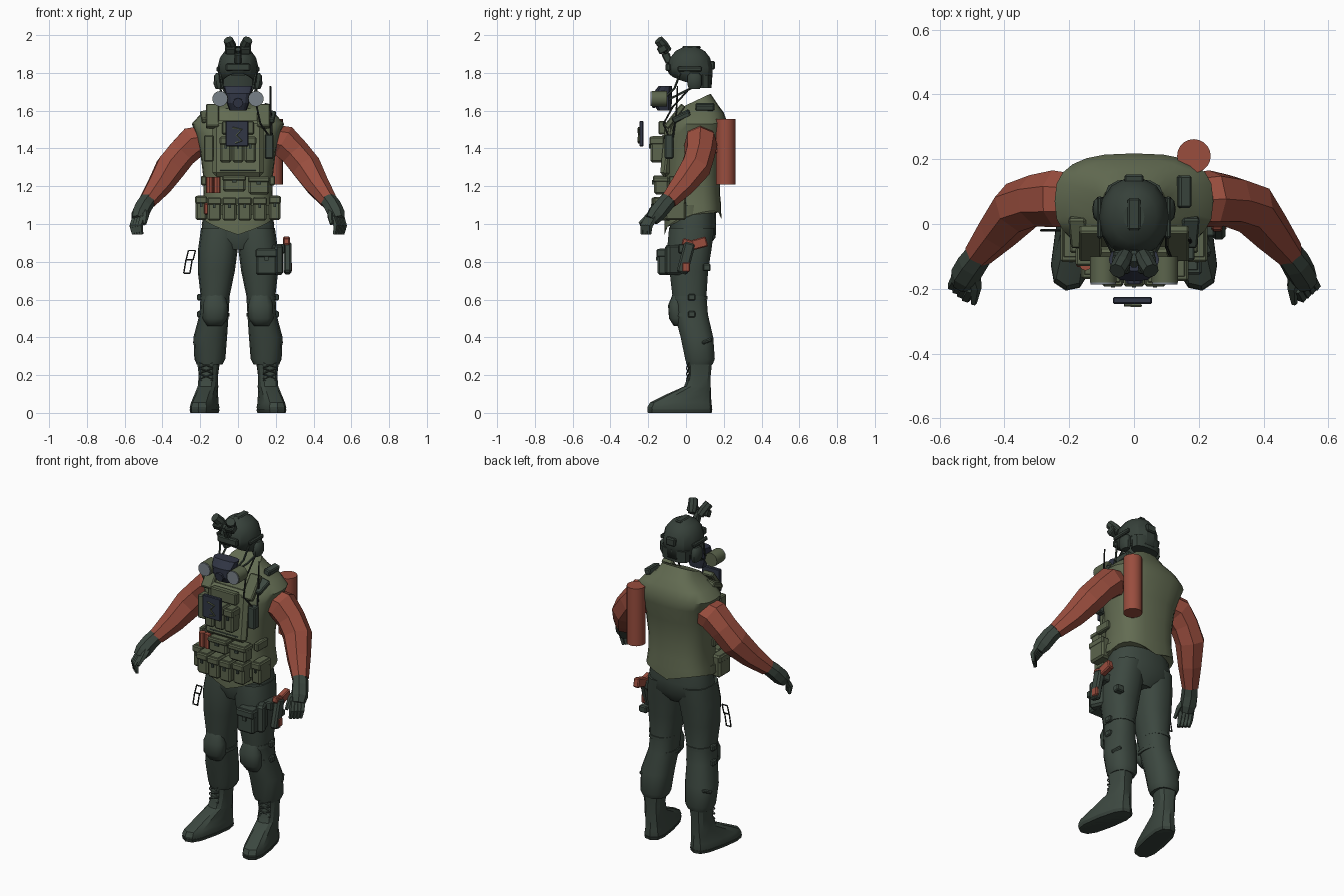
import bpy, bmesh, math
from mathutils import Vector, Matrix, Euler

cube = bpy.data.objects.get("Cube")
if cube:
    bpy.data.objects.remove(cube, do_unlink=True)


def material(name, r, g, b):
    m = bpy.data.materials.new(name)
    m.use_nodes = True
    m.diffuse_color = (r, g, b, 1)
    m.node_tree.nodes["Principled BSDF"].inputs["Base Color"].default_value = (r, g, b, 1)
    return m


DARK = material("dark green cloth", .045, .064, .051)
OLIVE = material("olive vest", .125, .15, .085)
POUCH = material("olive pouch", .107, .13, .074)
HELMET = material("helmet green", .037, .052, .042)
RED = material("rust red", .32, .075, .048)
NAVY = material("navy", .031, .037, .06)
GREY = material("filter grey", .19, .22, .25)
BLACK = material("near black", .015, .018, .016)


def finish(name, bm, mat, angle=0):
    """Turn a bmesh into an object; angle > 0 gives smooth shading."""
    bmesh.ops.recalc_face_normals(bm, faces=bm.faces[:])
    for f in bm.faces:
        f.smooth = angle > 0
    me = bpy.data.meshes.new(name)
    bm.to_mesh(me)
    bm.free()
    me.materials.append(mat)
    if angle:
        me.set_sharp_from_angle(angle=math.radians(angle))
    ob = bpy.data.objects.new(name, me)
    bpy.context.collection.objects.link(ob)
    return ob


def bridge(bm, rings, bottom=True, top=True):
    for a, b in zip(rings, rings[1:]):
        n = len(a)
        for i in range(n):
            bm.faces.new((a[i], a[(i + 1) % n], b[(i + 1) % n], b[i]))
    if bottom:
        bm.faces.new(rings[0][::-1])
    if top:
        bm.faces.new(rings[-1])


def loft(name, rings, mat, sides=16, power=2.4, angle=40, bottom=True, top=True):
    """Rings are z, cx, cy, rx, ry, then optional side lift and back lift."""
    bm = bmesh.new()
    loops = []
    for z, cx, cy, rx, ry, *lift in rings:
        side, back = lift or (0, 0)
        loop = []
        for i in range(sides):
            t = math.tau * i / sides
            c, s = math.cos(t), math.sin(t)
            x = math.copysign(abs(c) ** (2 / power), c)
            y = math.copysign(abs(s) ** (2 / power), s)
            loop.append(bm.verts.new((cx + rx * x, cy + ry * y, z + side * abs(x) + back * y)))
        loops.append(loop)
    bridge(bm, loops, bottom, top)
    return finish(name, bm, mat, angle)


def tube(name, points, radii, mat, sides=8, angle=0):
    """Sweep a polygon along a path."""
    pts = [Vector(p) for p in points]
    if not isinstance(radii, (list, tuple)):
        radii = [radii] * len(pts)
    bm = bmesh.new()
    loops = []
    for i, p in enumerate(pts):
        d = pts[min(i + 1, len(pts) - 1)] - pts[max(i - 1, 0)]
        u = d.cross(Vector((0, 1, 0.01))).normalized()
        v = d.cross(u).normalized()
        loops.append([bm.verts.new(p + radii[i] * (u * math.cos(math.tau * k / sides)
                     + v * math.sin(math.tau * k / sides))) for k in range(sides)])
    bridge(bm, loops)
    return finish(name, bm, mat, angle)


def box(name, loc, size, mat, rot=(0, 0, 0), bevel=.006):
    bm = bmesh.new()
    bmesh.ops.create_cube(bm, size=1)
    bmesh.ops.scale(bm, vec=size, verts=bm.verts[:])
    if bevel:
        bmesh.ops.bevel(bm, geom=bm.edges[:], offset=bevel, segments=1, affect="EDGES")
    turn = Euler([math.radians(a) for a in rot]).to_matrix().to_4x4()
    bmesh.ops.transform(bm, matrix=Matrix.Translation(loc) @ turn, verts=bm.verts[:])
    return finish(name, bm, mat)


def flap_pouch(name, loc, size, mat=POUCH):
    """Pouch with a wider closing flap and a small buckle."""
    x, y, z = loc
    w, d, h = size
    box(name, loc, size, mat, bevel=.01)
    box(name + "_flap", (x, y - .004, z + h * .33), (w * 1.06, d * 1.05, h * .3), mat)
    box(name + "_buckle", (x, y - d / 2 - .004, z + h * .12), (w * .2, .01, h * .16), DARK, bevel=0)


# Torso with pointed hem, low at the front, and raised collar
loft("vest_body", [(.985, 0, .037, .195, .15, .065, .042), (1.1, 0, .036, .19, .15),
     (1.16, 0, .038, .182, .142), (1.25, 0, .037, .184, .142), (1.38, 0, .04, .2, .148),
     (1.48, 0, .058, .225, .16), (1.54, 0, .07, .245, .148, -.01, 0),
     (1.59, 0, .075, .2, .125, -.01, 0), (1.62, 0, .06, .13, .11, 0, .01),
     (1.65, 0, .045, .1, .085, 0, .04)], OLIVE, 24, 2.7, 45)
loft("trouser_hips", [(.865, 0, .02, .09, .09), (.93, 0, .032, .19, .125),
     (1.0, 0, .038, .192, .122), (1.09, 0, .037, .17, .12)], DARK, 20)
loft("belt", [(1.05, 0, -.01, .2, .125), (1.1, 0, -.01, .198, .125)], POUCH, 24, 2.7)

for s, side in ((-1, "right_"), (1, "left_")):
    # Legs, knee pads and leg straps
    loft(side + "trouser_leg", [(.255, s * .15, .072, .068, .07), (.285, s * .149, .074, .082, .08),
         (.4, s * .147, .058, .089, .088), (.52, s * .127, .028, .077, .09),
         (.62, s * .121, .018, .077, .092), (.75, s * .115, .015, .098, .104),
         (.87, s * .106, .018, .105, .12), (.98, s * .095, .03, .1, .122)], DARK, 14)
    loft(side + "knee_pad", [(.46, s * .125, -.035, .04, .03), (.5, s * .122, -.045, .065, .045),
         (.57, s * .12, -.05, .066, .045), (.63, s * .12, -.04, .048, .03)], DARK, 12, 2.4, 60)
    for z, r in ((.51, .079), (.6, .079)):
        loft(side + "leg_strap", [(z, s * .124, .022, r, r + .014), (z + .02, s * .123, .022, r, r + .014)], DARK, 14)
        box(side + "strap_buckle", (s * (.125 + r), .03, z + .012), (.025, .04, .035), DARK)
    box(side + "calf_tab", (s * .2, .1, .38), (.06, .06, .02), DARK, (20, 0, s * 30))

    # Boots with angled toes, sole and laces
    boot = loft(side + "boot", [(0, 0, -.105, .06, .17), (.03, 0, -.105, .066, .174),
                (.055, 0, -.1, .06, .166), (.1, 0, -.055, .055, .118), (.14, 0, -.01, .052, .072),
                (.2, 0, .002, .05, .06), (.275, 0, .003, .06, .066)], DARK, 12, 2.8, 30)
    sole = loft(side + "sole", [(0, 0, -.105, .062, .172), (.018, 0, -.105, .067, .176)], HELMET, 12, 2.8, 30)
    place = Matrix.Translation((s * .157, .07, 0)) @ Matrix.Rotation(s * math.radians(11), 4, "Z")
    laces = [tube(side + "lace", [(-k * .035, -.06, z), (k * .035, -.062, z + .025)], .004, HELMET, 4)
             for z in (.15, .18, .21, .24) for k in (-1, 1)]
    for ob in [boot, sole] + laces:
        ob.matrix_world = place

    # Sleeves and gloves
    tube(side + "sleeve", [(s * .18, .075, 1.445), (s * .24, .078, 1.435), (s * .3, .072, 1.375),
         (s * .36, .05, 1.3), (s * .418, -.02, 1.205), (s * .48, -.092, 1.122)],
         [.082, .09, .082, .083, .067, .047], RED, 7)
    tube(side + "glove", [(s * .468, -.078, 1.142), (s * .5, -.122, 1.095), (s * .52, -.158, 1.052),
         (s * .531, -.182, 1.022)], [.043, .047, .047, .036], DARK, 7)
    for k in range(4):
        x, y = .505 + k * .014, -.2 + k * .012
        tube(side + "finger", [(s * x, y, 1.035), (s * (x + .014), y - .028, .99),
             (s * (x + .006), y - .03, .945)], [.017, .016, .01], DARK, 5)
    tube(side + "thumb", [(s * .5, -.135, 1.08), (s * .488, -.195, 1.045), (s * .495, -.245, 1.0)],
         [.026, .018, .01], DARK, 5)

    # Shoulder straps and belt side pouches
    box(side + "shoulder_strap", (s * .135, -.06, 1.57), (.07, .03, .15), POUCH, (-38, 0, 0))
    box(side + "strap_pad", (s * .17, -.025, 1.57), (.055, .1, .03), DARK if s > 0 else POUCH, (25, s * 12, 0))
    flap_pouch(side + "hip_pouch", (s * .195, -.055, 1.085), (.06, .11, .13))
    box(side + "side_band", (s * .182, -.04, 1.23), (.03, .1, .05), POUCH)

    # Helmet sides: rail, ear cup, straps and goggle tube
    box(side + "helmet_rail", (s * .106, .02, 1.82), (.018, .13, .025), HELMET)
    loft(side + "ear_cup", [(1.715, s * .1, .045, .018, .03), (1.74, s * .103, .045, .026, .04),
         (1.785, s * .103, .045, .024, .038), (1.8, s * .1, .045, .014, .025)], HELMET, 10)
    tube(side + "chin_strap", [(s * .1, .05, 1.73), (s * .085, -.03, 1.69), (s * .05, -.09, 1.66)], .006, HELMET, 5)
    tube(side + "mask_strap", [(s * .095, -.03, 1.8), (s * .08, -.06, 1.72), (s * .06, -.1, 1.68)], .006, HELMET, 5)
    tube(side + "goggle_tube", [(s * .026, -.095, 1.915), (s * .038, -.12, 1.945), (s * .052, -.145, 1.975)],
         [.023, .028, .026], HELMET, 8)
    box(side + "goggle_bracket", (s * .04, -.125, 1.925), (.055, .05, .04), HELMET, (30, 0, 0))

    # Mask filters
    tube(side + "filter", [(s * .095, -.1, 1.663), (s * .095, -.18, 1.663)], .041, POUCH, 16, 40)
    tube(side + "filter_face", [(s * .095, -.18, 1.663), (s * .095, -.187, 1.663)], .039, GREY, 16, 40)

# Hollow helmet shell, crown plate and goggle mount
shell = loft("helmet_shell", [(1.775, 0, .022, .1, .118, -.03, -.03), (1.83, 0, .022, .108, .122),
             (1.88, 0, .022, .096, .108), (1.915, 0, .022, .07, .08), (1.936, 0, .022, .032, .04)],
             HELMET, 14, 2.1, 25, bottom=False)
solid = shell.modifiers.new("thickness", "SOLIDIFY")
solid.thickness = .012
loft("neck_guard", [(1.72, 0, .09, .085, .045), (1.79, 0, .09, .09, .05)], HELMET, 12)
box("helmet_brow", (0, -.095, 1.83), (.13, .025, .04), HELMET)
box("crown_patch", (0, .03, 1.936), (.04, .1, .012), HELMET)
box("helmet_battery", (0, .14, 1.84), (.06, .025, .045), HELMET)
box("goggle_mount", (0, -.1, 1.88), (.035, .04, .06), HELMET, (25, 0, 0))
tube("mount_arm", [(0, -.09, 1.89), (0, -.125, 1.925)], .014, HELMET, 6)

# Breathing mask
loft("mask_body", [(1.6, 0, -.115, .045, .035), (1.64, 0, -.125, .06, .05), (1.69, 0, -.125, .068, .052),
     (1.73, 0, -.11, .078, .035)], NAVY, 12, 3, 25)
tube("mask_valve", [(0, -.15, 1.645), (0, -.182, 1.64)], .027, NAVY, 8)

# Air tank
tube("air_tank", [(.185, .21, 1.21), (.185, .21, 1.555)], .052, RED, 20, 40)
box("tank_bracket", (.18, .175, 1.4), (.06, .05, .05), RED)

# Chest panel, pouches and floating chest plate
box("chest_panel", (0, -.098, 1.4), (.27, .05, .3), OLIVE, (-6, 0, 0), .02)
for x in (-.065, 0, .065):
    flap_pouch("magazine_pouch", (x, -.15, 1.395), (.06, .075, .14))
box("chest_admin_pouch", (0, -.125, 1.51), (.17, .04, .07), POUCH)
box("chest_webbing", (0, -.126, 1.285), (.2, .02, .018), DARK)
box("right_tall_pouch", (-.155, -.1, 1.4), (.05, .06, .14), POUCH)
box("left_radio", (.165, -.09, 1.41), (.045, .045, .13), DARK)
box("chest_plate", (-.005, -.236, 1.478), (.12, .022, .135), NAVY, bevel=.004)
tube("chest_cord", [(-.03, -.25, 1.51), (.02, -.252, 1.5), (-.01, -.25, 1.47), (.02, -.252, 1.44),
     (-.015, -.25, 1.43)], .005, POUCH, 5)

# Belly row, red canisters and belt row
flap_pouch("belly_pouch", (-.02, -.135, 1.215), (.12, .07, .085))
flap_pouch("belly_left_pouch", (.11, -.13, 1.205), (.11, .08, .095))
for x in (-.15, -.112):
    tube("red_canister", [(x, -.125, 1.165), (x, -.125, 1.25)], .019, RED, 8)
box("red_hip_tag", (-.167, -.118, 1.08), (.025, .03, .06), RED)
for x in (-.125, -.045, .035, .115):
    flap_pouch("belt_pouch", (x, -.14 + abs(x) * .15, 1.08), (.072, .085, .125))

# Radio handset, cable and antenna
box("shoulder_radio", (.155, .1, 1.62), (.04, .1, .035), DARK, (0, 15, 0))
tube("antenna", [(.178, -.07, 1.46), (.172, -.05, 1.6), (.172, -.045, 1.73)], [.007, .006, .004], BLACK, 6)
tube("radio_cable", [(.17, -.09, 1.46), (.12, -.12, 1.53), (.1, -.07, 1.62), (.1, .03, 1.73)], .005, BLACK, 5)

# Thigh pouches and holster on the left leg
flap_pouch("thigh_pouch", (.15, -.105, .8), (.11, .09, .14), DARK)
box("thigh_side_pouch", (.2, -.06, .81), (.05, .1, .16), DARK, (0, 0, 25), .012)
box("holster", (.262, .0, .82), (.04, .06, .17), DARK, (-15, 0, 0), .01)
box("holster_hanger", (.22, .0, .87), (.06, .08, .05), DARK)
box("red_pistol_grip", (.257, .072, .898), (.036, .08, .054), RED, (15, 0, 0))
box("red_pistol_slide", (.257, .012, .9), (.034, .066, .036), RED, (-15, 0, 0))
box("red_muzzle", (.275, .0, .772), (.022, .042, .052), RED)
box("holster_rear_tab", (.2, .11, .77), (.05, .04, .04), DARK)

# Hanging clips on the right hip
for cx, cz, w, h in ((-.25, .835, .018, .024), (-.265, .775, .016, .036)):
    loop = [(cx + w * a + .006 * b, -.02, cz + h * b) for a, b in
            ((-1, -1), (-1, 1), (1, 1), (1, -1), (-1, -1))]
    for a, b in zip(loop, loop[1:]):
        tube("hip_clip", [a, b], .004, BLACK, 5)
